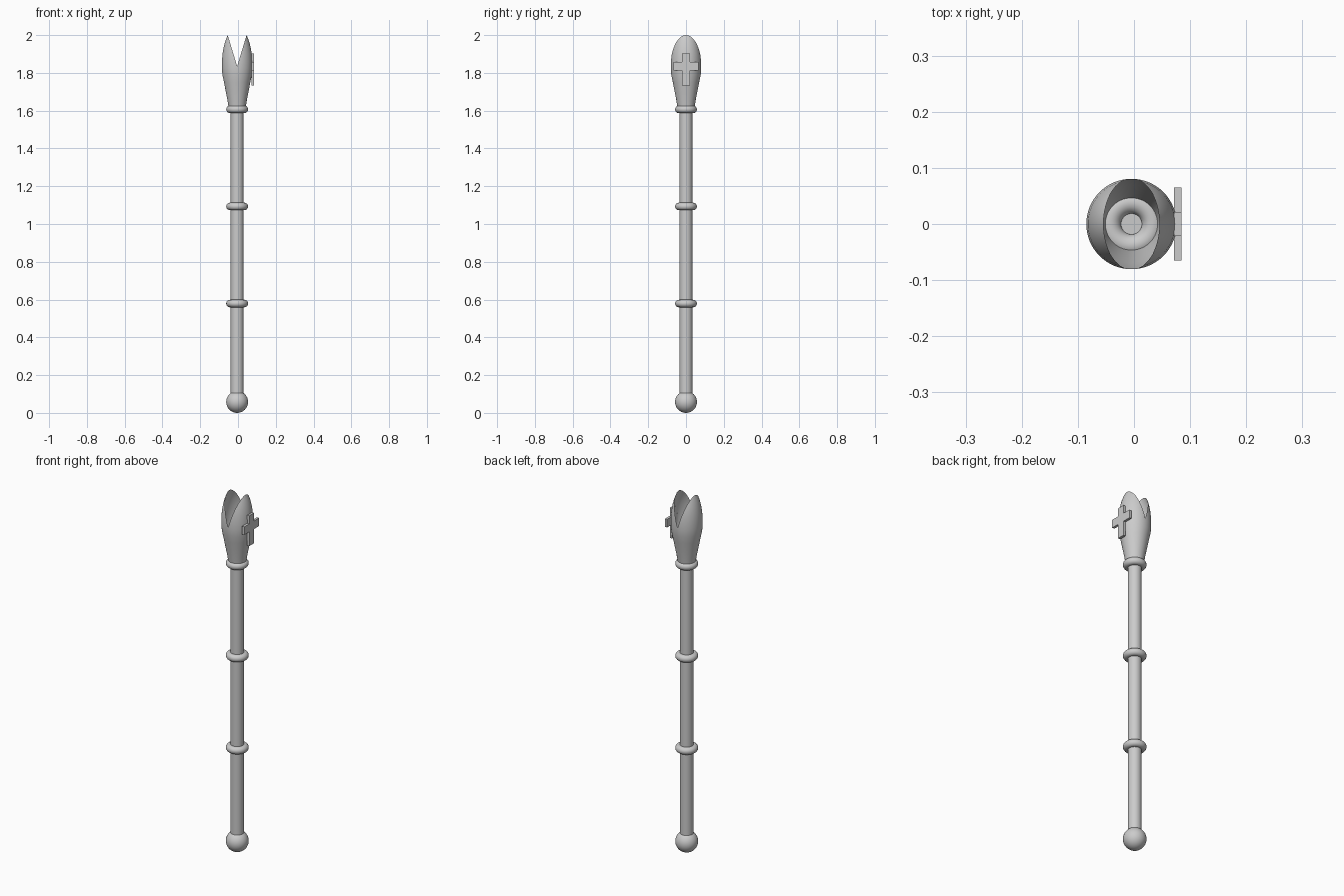
import bpy, bmesh, math
from mathutils import Matrix

if "Cube" in bpy.data.objects:
    bpy.data.objects.remove(bpy.data.objects["Cube"])

CX = -0.0045  # staff axis, offset so the cross keeps the whole model centred


def finish(name, smooth=True):
    ob = bpy.context.object
    ob.name = name
    if smooth:
        bpy.ops.object.shade_smooth_by_angle(angle=math.radians(35))
    return ob


def from_bmesh(name, bm, smooth=True):
    me = bpy.data.meshes.new(name)
    bm.to_mesh(me)
    bm.free()
    ob = bpy.data.objects.new(name, me)
    bpy.context.collection.objects.link(ob)
    bpy.ops.object.select_all(action='DESELECT')
    bpy.context.view_layer.objects.active = ob
    ob.select_set(True)
    return finish(name, smooth)


# Shaft
bpy.ops.mesh.primitive_cylinder_add(vertices=32, radius=0.034, depth=1.55,
                                    location=(CX, 0, 0.06 + 0.775))
finish("shaft")

# Pommel ball
bpy.ops.mesh.primitive_uv_sphere_add(segments=32, ring_count=16, radius=0.058,
                                     location=(CX, 0, 0.058))
finish("pommel")

# Collar rings
for i, z in enumerate((0.579, 1.093, 1.607)):
    bpy.ops.mesh.primitive_torus_add(major_segments=48, minor_segments=16,
                                     major_radius=0.038, minor_radius=0.02,
                                     location=(CX, 0, z))
    finish(f"collar_ring_{i + 1}")

# Open thin cup: half revolve, sliced into a petal, mirrored for the other petal
profile = [(0.045, 1.615), (0.052, 1.66), (0.061, 1.705), (0.0695, 1.75),
           (0.078, 1.79), (0.0805, 1.825), (0.0805, 1.86), (0.0775, 1.90),
           (0.0725, 1.93), (0.066, 1.958), (0.058, 1.981), (0.05, 2.0)]
bm = bmesh.new()
pts = [bm.verts.new((0, -r, z)) for r, z in profile]
edges = [bm.edges.new(p) for p in zip(pts, pts[1:])]
bmesh.ops.spin(bm, geom=pts + edges, cent=(0, 0, 0), axis=(0, 0, 1),
               angle=math.pi, steps=32)
bmesh.ops.bisect_plane(bm, geom=bm.verts[:] + bm.edges[:] + bm.faces[:],
                       plane_co=(0, 0, 1.835), plane_no=(-0.165, 0, 0.05),
                       clear_outer=False, clear_inner=False)
# Remove the wedge of the V notch (only above the notch bottom)
wedge = [f for f in bm.faces
         if (c := f.calc_center_median()).z > 1.835
         and -0.165 * c.x + 0.05 * (c.z - 1.835) > 1e-6]
bmesh.ops.delete(bm, geom=wedge, context='FACES')
bmesh.ops.mirror(bm, geom=bm.verts[:] + bm.edges[:] + bm.faces[:],
                 matrix=Matrix.Identity(4), axis='X', merge_dist=0.0001)
bmesh.ops.remove_doubles(bm, verts=bm.verts[:], dist=0.0001)
bmesh.ops.recalc_face_normals(bm, faces=bm.faces[:])
cup = from_bmesh("petal_cup", bm)
cup.location.x = CX

# Cross emblem on the right side: extruded outline
w, a, b0, b1, h0, h1 = 0.021, 0.065, 1.733, 1.902, 1.812, 1.857
half = [(w, b0), (w, h0), (a, h0), (a, h1), (w, h1), (w, b1)]
outline = half + [(-y, z) for y, z in reversed(half)]
bm = bmesh.new()
face = bm.faces.new([bm.verts.new((0.071, y, z)) for y, z in outline])
ext = bmesh.ops.extrude_face_region(bm, geom=[face], use_keep_orig=True)
bmesh.ops.translate(bm, vec=(0.0135, 0, 0),
                    verts=[g for g in ext["geom"] if isinstance(g, bmesh.types.BMVert)])
bmesh.ops.recalc_face_normals(bm, faces=bm.faces[:])
from_bmesh("cross_emblem", bm, smooth=False)
